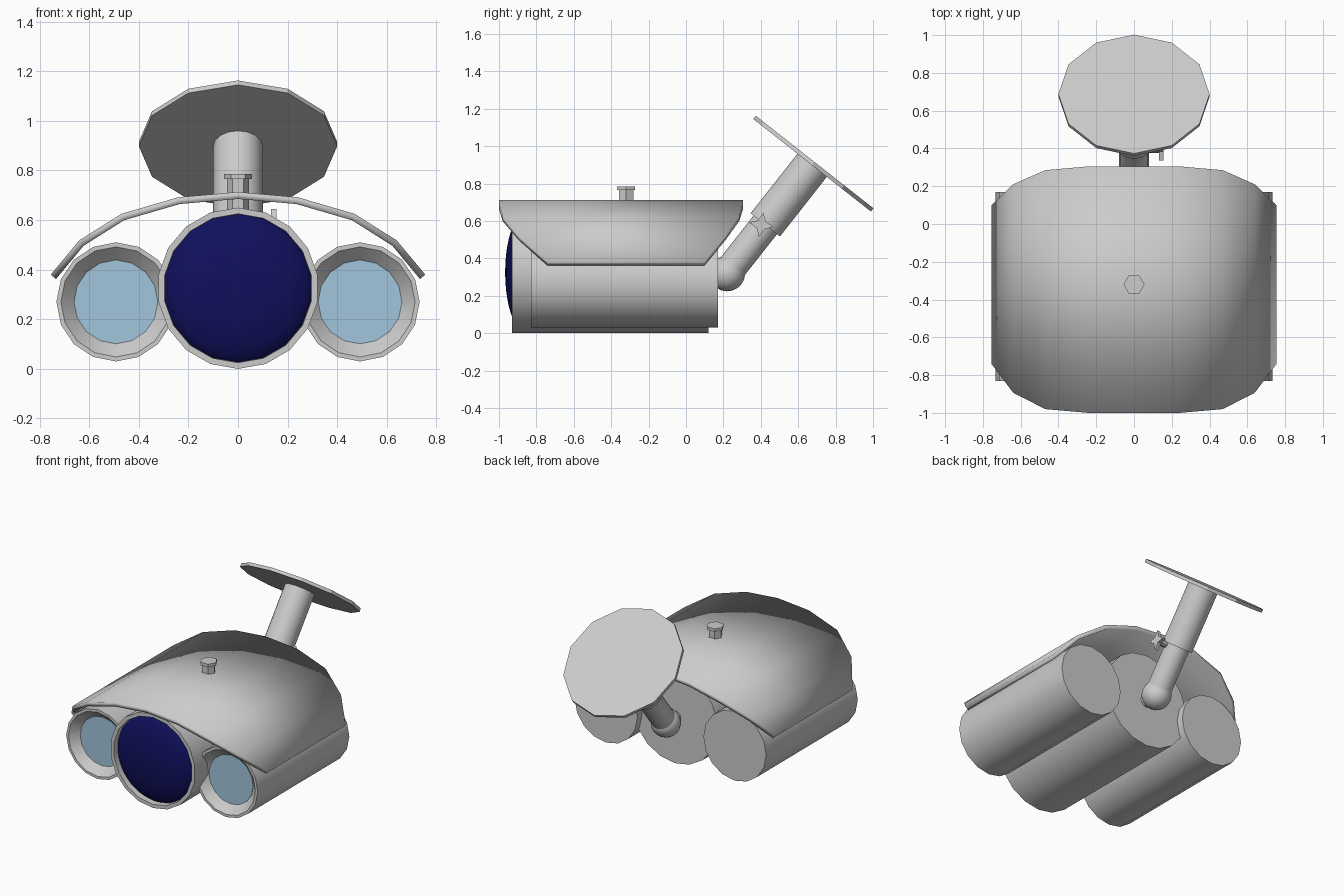
import bpy, bmesh, math
from mathutils import Vector

if "Cube" in bpy.data.objects:
    bpy.data.objects.remove(bpy.data.objects["Cube"])


def material(name, rgb):
    m = bpy.data.materials.new(name)
    m.diffuse_color = (*rgb, 1)
    m.use_nodes = True
    m.node_tree.nodes["Principled BSDF"].inputs["Base Color"].default_value = m.diffuse_color
    return m


GREY = material("light_grey", (0.6, 0.6, 0.6))
GLASS = material("pale_blue_glass", (0.36, 0.56, 0.72))
NAVY = material("dark_navy_lens", (0.005, 0.005, 0.11))


def finish(name, bm, mat):
    bmesh.ops.recalc_face_normals(bm, faces=bm.faces)
    me = bpy.data.meshes.new(name)
    bm.to_mesh(me)
    bm.free()
    ob = bpy.data.objects.new(name, me)
    bpy.context.collection.objects.link(ob)
    me.materials.append(mat)
    bpy.ops.object.select_all(action='DESELECT')
    ob.select_set(True)
    bpy.context.view_layer.objects.active = ob
    bpy.ops.object.shade_smooth_by_angle(angle=math.radians(28))
    return ob


def lathe(name, profile, n, origin, axis, mat, phase=0, lobe=1):
    """Revolve (radius, distance) pairs about an axis; lobe scales every other spoke."""
    o, d = Vector(origin), Vector(axis).normalized()
    u = Vector((0, 1, 0)) if abs(d.x) > 0.9 else Vector((1, 0, 0))
    v = d.cross(u)
    bm = bmesh.new()
    rings = []
    for r, t in profile:
        if r == 0:
            rings.append([bm.verts.new(o + d * t)] * n)
            continue
        ring = []
        for i in range(n):
            a = phase + math.tau * i / n
            k = r * (lobe if i % 2 else 1)
            ring.append(bm.verts.new(o + d * t + (v * math.cos(a) + u * math.sin(a)) * k))
        rings.append(ring)
    for p, q in zip(rings, rings[1:]):
        for i in range(n):
            j = (i + 1) % n
            bm.faces.new(list(dict.fromkeys((p[i], p[j], q[j], q[i]))))
    for end, r in ((rings[0], profile[0][0]), (rings[-1], profile[-1][0])):
        if r:
            bm.faces.new(end)
    return finish(name, bm, mat)


Y = (0, 1, 0)

# Central camera barrel and its domed lens
C = (0, 0, 0.325)
lathe("camera_barrel", [(0.297, -0.85), (0.3, -0.93), (0.325, -0.93), (0.325, 0.12)],
      18, C, Y, GREY)
dome = [(0.304 * math.sin(a), -0.867 - 0.1 * math.cos(a))
        for a in (math.pi / 2 * i / 10 for i in range(11))]
lathe("camera_lens", dome, 64, C, Y, NAVY)

# Side lamp barrels with recessed glass
for side, s in (("left", -1), ("right", 1)):
    o = (0.492 * s, 0, 0.27)
    lathe(side + "_lamp_barrel",
          [(0.168, -0.775), (0.222, -0.83), (0.24, -0.83), (0.24, 0.17)], 16, o, Y, GREY)
    lathe(side + "_lamp_glass", [(0.169, -0.779), (0.169, -0.772)], 16, o, Y, GLASS)

# Curved sun shield: half profile of (x, z, front y, back y), mirrored
half = [(0.24, 0.692, -1.0, 0.305), (0.47, 0.625, -0.98, 0.285),
        (0.64, 0.518, -0.893, 0.21), (0.755, 0.38, -0.74, 0.098)]
arch = [(-x, z, f, b) for x, z, f, b in reversed(half)] + [(0, 0.713, -1.0, 0.305)] + half
bm = bmesh.new()
rows = [(bm.verts.new((x, f, z)), bm.verts.new((x, b, z))) for x, z, f, b in arch]
for (a, b), (c, d) in zip(rows, rows[1:]):
    bm.faces.new((a, c, d, b))
bmesh.ops.recalc_face_normals(bm, faces=bm.faces)
bm.faces.ensure_lookup_table()
up = bm.faces[3].normal.z > 0
shield = finish("sun_shield", bm, GREY)
if not up:
    shield.data.flip_normals()
if shield.data.polygons[3].normal.z < 0:
    shield.data.flip_normals()
sol = shield.modifiers.new("thickness", 'SOLIDIFY')
sol.thickness = 0.028
sol.offset = -1

# Hex bolt on the shield
lathe("shield_bolt", [(0.045, 0.62), (0.045, 0.765), (0.056, 0.765), (0.056, 0.785)],
      6, (0, -0.32, 0), (0, 0, 1), GREY, math.radians(30))

# Ball joint, tilted arm and wall plate
B, D = (0, 0.22, 0.32), (0, 0.618, 0.786)
ball = [(0.096 * math.sin(a), -0.096 * math.cos(a))
        for a in (math.pi * i / 10 for i in range(11))]
ball[0], ball[-1] = (0, -0.096), (0, 0.096)
lathe("ball_joint", ball, 16, B, D, GREY)
lathe("ball_stem", [(0.045, 0.1), (0.045, 0.2)], 12, (0, 0, 0.32), Y, GREY)
lathe("lower_arm", [(0.08, 0.04), (0.08, 0.35)], 16, B, D, GREY)
lathe("upper_arm", [(0.1, 0.33), (0.1, 0.74)], 16, B, D, GREY)
lathe("wall_plate", [(0.4, 0.735), (0.4, 0.757)], 12, B, D, GREY)

# Four-lobed locking knob on the side of the arm
K = (0, 0.402, 0.58)
lathe("knob_stem", [(0.025, 0.07), (0.025, 0.14)], 8, K, (1, 0, 0), GREY)
lathe("locking_knob", [(0.066, 0.133), (0.066, 0.156)], 8, K, (1, 0, 0), GREY,
      math.radians(10), 0.45)
